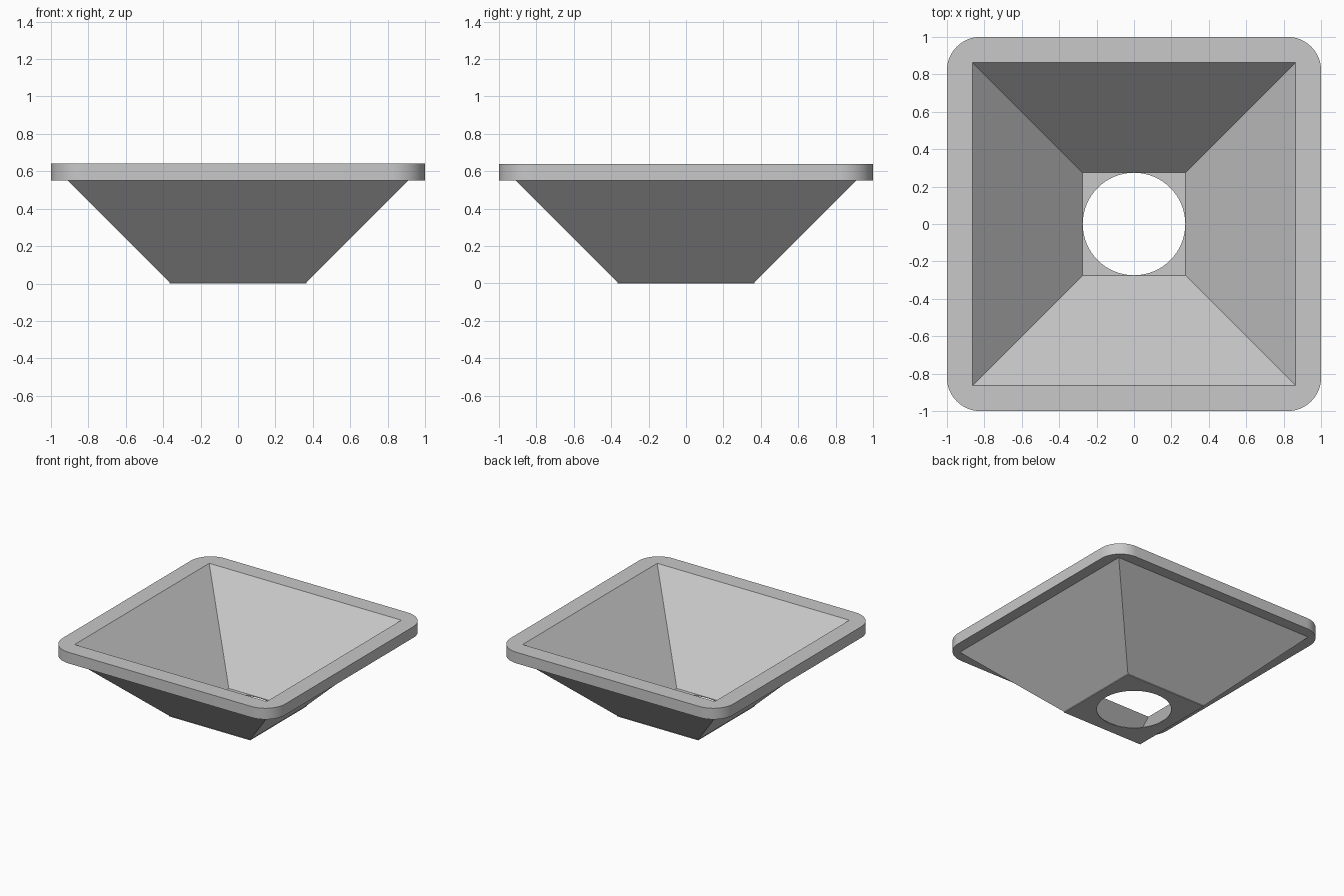
import bpy
import bmesh
from math import cos, sin, pi, radians

cube = bpy.data.objects.get("Cube")
if cube:
    bpy.data.objects.remove(cube, do_unlink=True)

STEPS = 16          # segments per rounded corner
RIM_TOP, RIM_BOTTOM = 0.64, 0.55
FLOOR = 0.006       # thin plate around the drain
DRAIN = 0.274

grey = bpy.data.materials.new("light grey")
grey.use_nodes = True
colour = (0.58, 0.58, 0.58, 1)
grey.diffuse_color = colour
grey.node_tree.nodes["Principled BSDF"].inputs["Base Color"].default_value = colour


def ring(bm, half, radius, z):
    """Rounded square: radius 0 gives sharp corners, radius = half a circle."""
    verts = []
    for quarter in range(4):
        mid = pi / 4 + quarter * pi / 2
        cx = (half - radius) * (1 if cos(mid) > 0 else -1)
        cy = (half - radius) * (1 if sin(mid) > 0 else -1)
        for i in range(STEPS + 1):
            a = quarter * pi / 2 + i / STEPS * pi / 2
            verts.append(bm.verts.new((cx + radius * cos(a), cy + radius * sin(a), z)))
    return verts


# Cross-section from the drain up the inside, over the rim and down the outside
section = [
    (DRAIN, DRAIN, FLOOR),
    (DRAIN + 0.001, 0, FLOOR),
    (0.863, 0, RIM_TOP),
    (1, 0.18, RIM_TOP),
    (1, 0.18, RIM_BOTTOM),
    (0.91, 0, RIM_BOTTOM),
    (0.365, 0, FLOOR),
    (0.365, 0, 0),
    (DRAIN, DRAIN, 0),
]

bm = bmesh.new()
rings = [ring(bm, *step) for step in section]
for lower, upper in zip(rings, rings[1:] + rings[:1]):
    for i in range(len(lower)):
        j = (i + 1) % len(lower)
        bm.faces.new((lower[i], lower[j], upper[j], upper[i]))

# Collapse the sharp corners to single points
bmesh.ops.remove_doubles(bm, verts=bm.verts[:], dist=0.0001)
bmesh.ops.recalc_face_normals(bm, faces=bm.faces[:])

mesh = bpy.data.meshes.new("square_funnel")
bm.to_mesh(mesh)
bm.free()
mesh.materials.append(grey)
funnel = bpy.data.objects.new("square_funnel", mesh)
bpy.context.collection.objects.link(funnel)

bpy.ops.object.select_all(action='DESELECT')
funnel.select_set(True)
bpy.context.view_layer.objects.active = funnel
bpy.ops.object.shade_smooth_by_angle(angle=radians(30))
